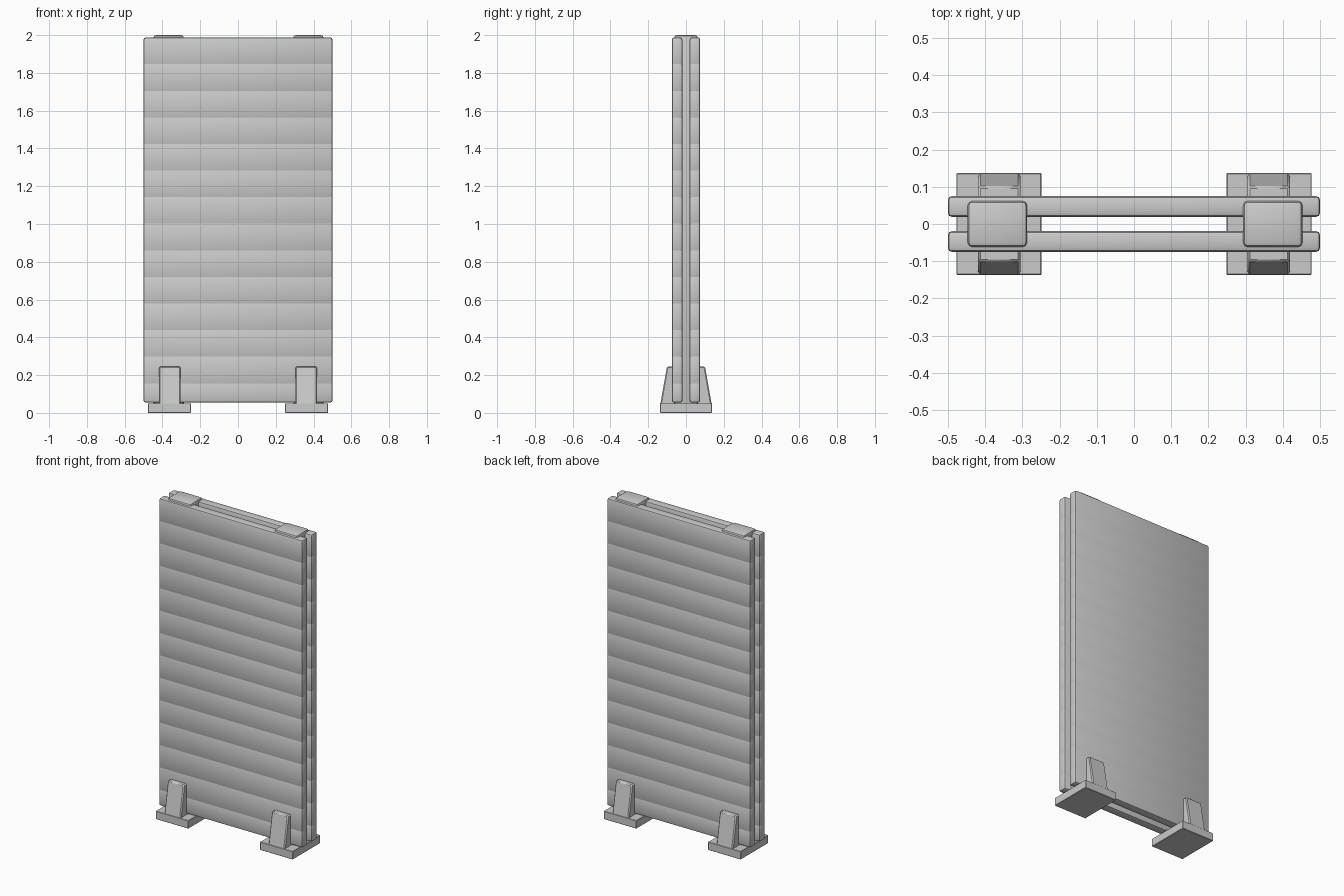
import bpy, bmesh

if "Cube" in bpy.data.objects:
    bpy.data.objects.remove(bpy.data.objects["Cube"])


def solid(name, profile, x0, x1, bevel=0.0, segments=2):
    """Extrude a (y, z) profile from x0 to x1 and round its edges."""
    bm = bmesh.new()
    face = bm.faces.new([bm.verts.new((x0, y, z)) for y, z in profile])
    ext = bmesh.ops.extrude_face_region(bm, geom=[face])
    for v in ext["geom"]:
        if isinstance(v, bmesh.types.BMVert):
            v.co.x = x1
    bmesh.ops.recalc_face_normals(bm, faces=bm.faces)
    if bevel:
        bmesh.ops.bevel(bm, geom=bm.edges[:], offset=bevel, segments=segments,
                        profile=0.5, affect='EDGES')
    mesh = bpy.data.meshes.new(name)
    bm.to_mesh(mesh)
    bm.free()
    obj = bpy.data.objects.new(name, mesh)
    bpy.context.collection.objects.link(obj)
    bpy.ops.object.select_all(action='DESELECT')
    obj.select_set(True)
    bpy.context.view_layer.objects.active = obj
    bpy.ops.object.shade_smooth_by_angle(angle=0.6)
    return obj


def rect(y0, y1, z0, z1):
    return [(y0, z0), (y1, z0), (y1, z1), (y0, z1)]


# Two layers of horizontal planks, slightly overlapping to leave shallow grooves
TOP, BOTTOM, STEP, COUNT, LAP = 1.987, 0.055, 0.1408, 14, 0.009
for layer, y0, y1 in (("front", -0.075, -0.019), ("back", 0.019, 0.075)):
    for i in range(COUNT):
        high = min(TOP, TOP - i * STEP + LAP)
        low = BOTTOM if i == COUNT - 1 else TOP - (i + 1) * STEP - LAP
        solid(f"{layer}_plank_{i + 1}", rect(y0, y1, low, high),
              -0.5, 0.5, 0.011)

# Posts between the layers, with foot plates and tapered braces
for side, s in (("left", -1), ("right", 1)):
    post_x = s * 0.37 + 0.003
    solid(f"{side}_post", rect(-0.062, 0.062, 0.03, 2.0),
          post_x - 0.08, post_x + 0.08, 0.013)
    solid(f"{side}_foot_plate", rect(-0.137, 0.137, 0.0, 0.051),
          s * 0.363 - 0.114, s * 0.363 + 0.114, 0.002, 1)
    solid(f"{side}_brace",
          [(-0.137, 0.04), (0.137, 0.04), (0.101, 0.245), (-0.101, 0.245)],
          s * 0.362 - 0.057, s * 0.362 + 0.057, 0.006, 1)
